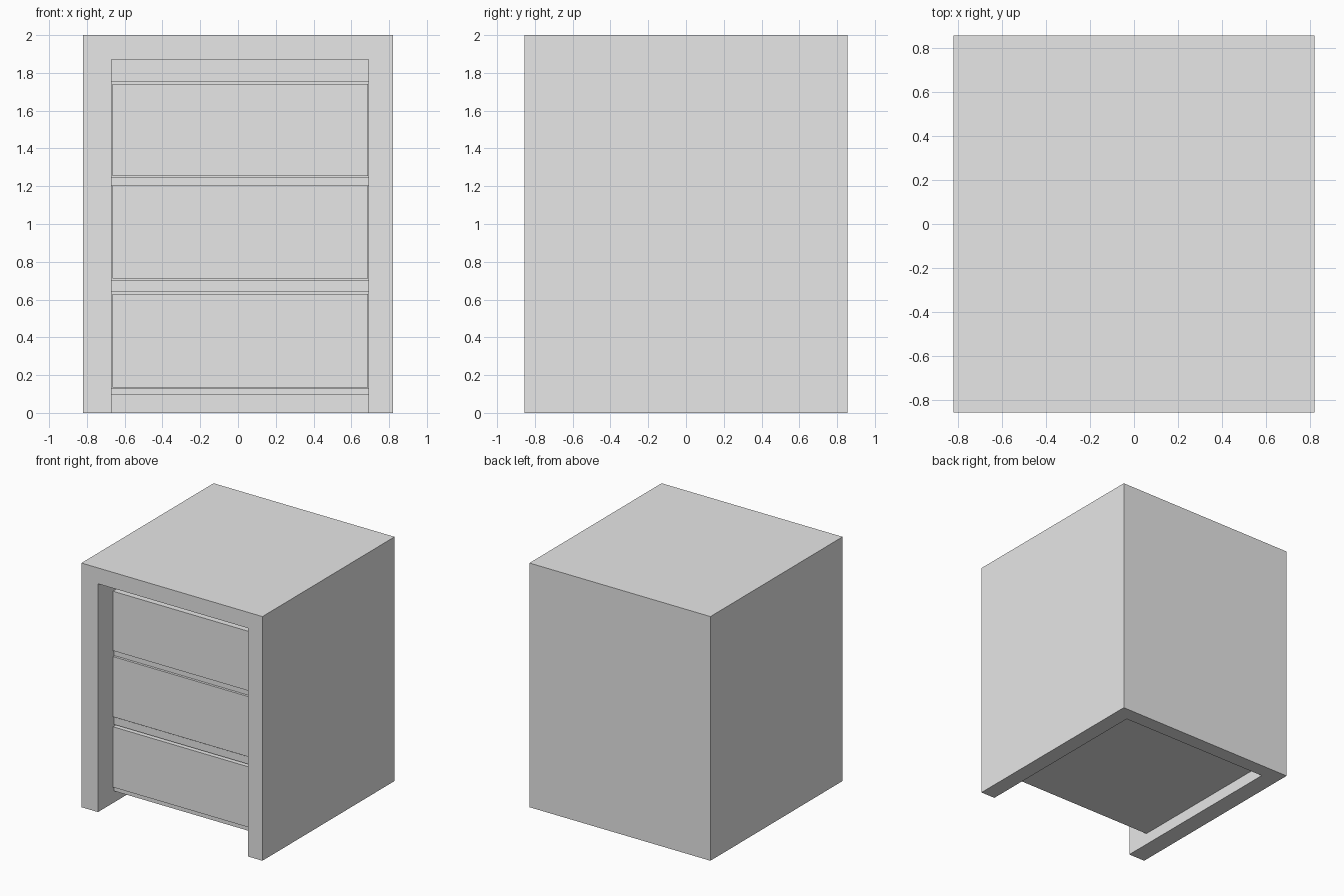
import bpy
import bmesh
from mathutils import Vector

default_cube = bpy.data.objects.get("Cube")
if default_cube:
    bpy.data.objects.remove(default_cube, do_unlink=True)

# Single plain finish
grey = bpy.data.materials.new("light_grey")
grey.use_nodes = True
grey.diffuse_color = (0.8, 0.8, 0.8, 1)
grey.node_tree.nodes["Principled BSDF"].inputs["Base Color"].default_value = (0.8, 0.8, 0.8, 1)


def box(name, low, high):
    """Axis-aligned box between two corners."""
    low, high = Vector(low), Vector(high)
    bm = bmesh.new()
    bmesh.ops.create_cube(bm, size=1)
    bmesh.ops.scale(bm, vec=high - low, verts=bm.verts)
    bmesh.ops.translate(bm, vec=(low + high) / 2, verts=bm.verts)
    mesh = bpy.data.meshes.new(name)
    bm.to_mesh(mesh)
    bm.free()
    mesh.materials.append(grey)
    obj = bpy.data.objects.new(name, mesh)
    bpy.context.collection.objects.link(obj)
    return obj


WIDTH, DEPTH, HEIGHT = 0.82, 0.855, 2.0
LEFT, RIGHT = -0.67, 0.69          # inner faces of the side walls
BACK, CEILING = 0.735, 1.87        # inner faces of the back and top
SHELF_FRONT, DRAWER_FRONT = -0.65, -0.67

# Carcass: one block hollowed out from the front and bottom
carcass = box("carcass", (-WIDTH, -DEPTH, 0), (WIDTH, DEPTH, HEIGHT))
cutter = box("cavity_cutter", (LEFT, -1, -0.1), (RIGHT, BACK, CEILING))
cutter.hide_render = True
cut = carcass.modifiers.new("cavity", "BOOLEAN")
cut.operation = "DIFFERENCE"
cut.solver = "EXACT"
cut.object = cutter
bpy.context.view_layer.objects.active = carcass
bpy.ops.object.modifier_apply(modifier=cut.name)
bpy.data.objects.remove(cutter, do_unlink=True)

# Shelves separating the drawers, plus the rail under the top
shelves = {
    "bottom_shelf": (0.095, 0.13),
    "lower_shelf": (0.64, 0.70),
    "upper_shelf": (1.20, 1.25),
    "top_rail": (1.755, CEILING),
}
for name, (z0, z1) in shelves.items():
    box(name, (LEFT, SHELF_FRONT, z0), (RIGHT, BACK, z1))

# Drawers standing slightly proud of the shelves
drawers = {
    "bottom_drawer": (0.135, 0.63),
    "middle_drawer": (0.712, 1.205),
    "top_drawer": (1.253, 1.74),
}
for name, (z0, z1) in drawers.items():
    box(name, (LEFT + 0.006, DRAWER_FRONT, z0), (RIGHT - 0.001, BACK - 0.02, z1))
